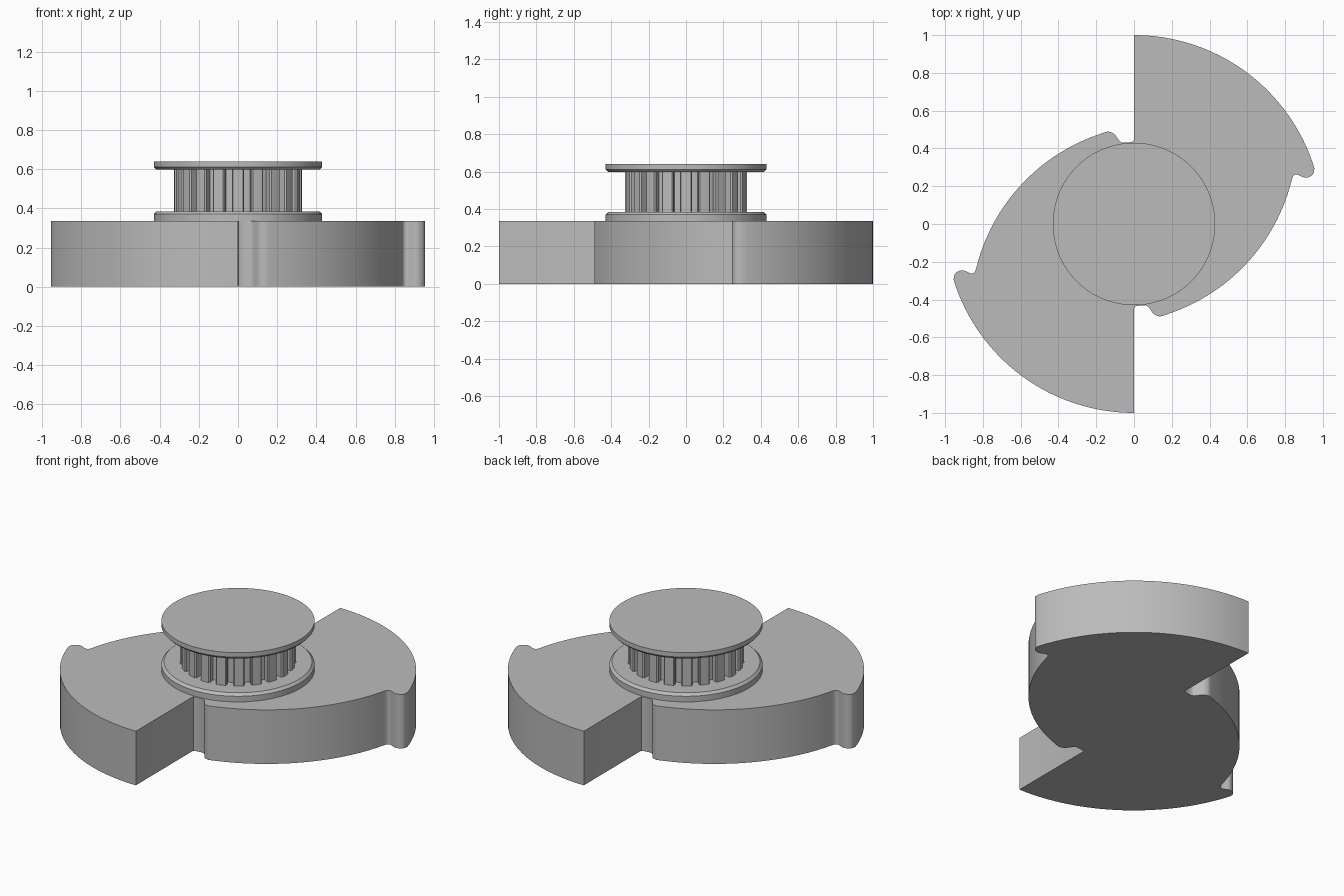
import bpy, bmesh
from math import pi, sin, cos, atan2, radians
from mathutils import Vector

if "Cube" in bpy.data.objects:
    bpy.data.objects.remove(bpy.data.objects["Cube"])

grey = bpy.data.materials.new("plain grey")
grey.use_nodes = True
COLOR = (0.5, 0.5, 0.5, 1)
grey.diffuse_color = COLOR
grey.node_tree.nodes["Principled BSDF"].inputs["Base Color"].default_value = COLOR


def finish(name, bm):
    bmesh.ops.recalc_face_normals(bm, faces=bm.faces)
    mesh = bpy.data.meshes.new(name)
    bm.to_mesh(mesh)
    bm.free()
    mesh.materials.append(grey)
    obj = bpy.data.objects.new(name, mesh)
    bpy.context.collection.objects.link(obj)
    bpy.ops.object.select_all(action='DESELECT')
    obj.select_set(True)
    bpy.context.view_layer.objects.active = obj
    bpy.ops.object.shade_smooth_by_angle(angle=radians(30))
    return obj


def prism(name, outline, z0, z1):
    bm = bmesh.new()
    face = bm.faces.new([bm.verts.new((x, y, z0)) for x, y in outline])
    top = bmesh.ops.extrude_face_region(bm, geom=[face], use_keep_orig=True)
    moved = [v for v in top["geom"] if isinstance(v, bmesh.types.BMVert)]
    bmesh.ops.translate(bm, verts=moved, vec=(0, 0, z1 - z0))
    return finish(name, bm)


def disc(name, profile, sides=96):
    # stacked rings of (radius, height), capped at both ends
    bm = bmesh.new()
    rings = [[bm.verts.new((r * cos(2 * pi * i / sides), r * sin(2 * pi * i / sides), z))
              for i in range(sides)] for r, z in profile]
    for low, high in zip(rings, rings[1:]):
        for i in range(sides):
            j = (i + 1) % sides
            bm.faces.new((low[i], low[j], high[j], high[i]))
    bm.faces.new(rings[0])
    bm.faces.new(rings[-1])
    return finish(name, bm)


def arc(center, start, end, steps):
    # clockwise arc between two points
    c, s, e = Vector(center), Vector(start), Vector(end)
    a, b = (atan2(p.y - c.y, p.x - c.x) for p in (s, e))
    r = (s - c).length
    return [(c.x + r * cos(a + (b - a) * i / steps), c.y + r * sin(a + (b - a) * i / steps))
            for i in range(steps + 1)]


def rounded(points, steps=4):
    # smooth curve through the points
    pts = [Vector(p) for p in points]
    out = []
    for i in range(len(pts) - 1):
        p0, p1, p2, p3 = pts[max(i - 1, 0)], pts[i], pts[i + 1], pts[min(i + 2, len(pts) - 1)]
        for k in range(steps):
            t = k / steps
            p = 0.5 * (2 * p1 + (p2 - p0) * t + (2 * p0 - 5 * p1 + 4 * p2 - p3) * t ** 2
                       + (3 * p1 - p0 - 3 * p2 + p3) * t ** 3)
            out.append((p.x, p.y))
    return out


# Base plate: half outline, then its half-turn copy
tip = (0.955, 0.295)
half = arc((0, 0), (0, 1), tip, 32)[:-1]
half += rounded([tip, (0.95, 0.268), (0.93, 0.25), (0.905, 0.245), (0.88, 0.255),
                 (0.86, 0.262), (0.844, 0.255), (0.836, 0.237)])
half += arc((-0.135, 0.472), (0.836, 0.237), (0.165, -0.482), 32)[:-1]
half += rounded([(0.165, -0.482), (0.135, -0.489), (0.105, -0.477), (0.086, -0.452),
                 (0.075, -0.438), (0.06, -0.43)])
half += [(0.06, -0.43), (0.03, -0.432), (0.012, -0.434), (0.003, -0.438), (0, -0.45)]
prism("base_plate", half + [(-x, -y) for x, y in half], 0, 0.335)

# Pulley flanges with chamfered inner rims
disc("lower_flange", [(0.43, 0.33), (0.43, 0.37), (0.415, 0.385)])
disc("upper_flange", [(0.415, 0.597), (0.43, 0.612), (0.43, 0.64)])

# Toothed pulley core
TEETH = 20
teeth = []
for i in range(TEETH):
    middle = -pi / 2 + 2 * pi * i / TEETH
    for radius, offset in ((0.28, -0.09), (0.318, -0.1), (0.326, -0.08), (0.326, 0),
                           (0.326, 0.08), (0.318, 0.1), (0.28, 0.09)):
        teeth.append((radius * cos(middle + offset), radius * sin(middle + offset)))
prism("toothed_core", teeth, 0.38, 0.6)
